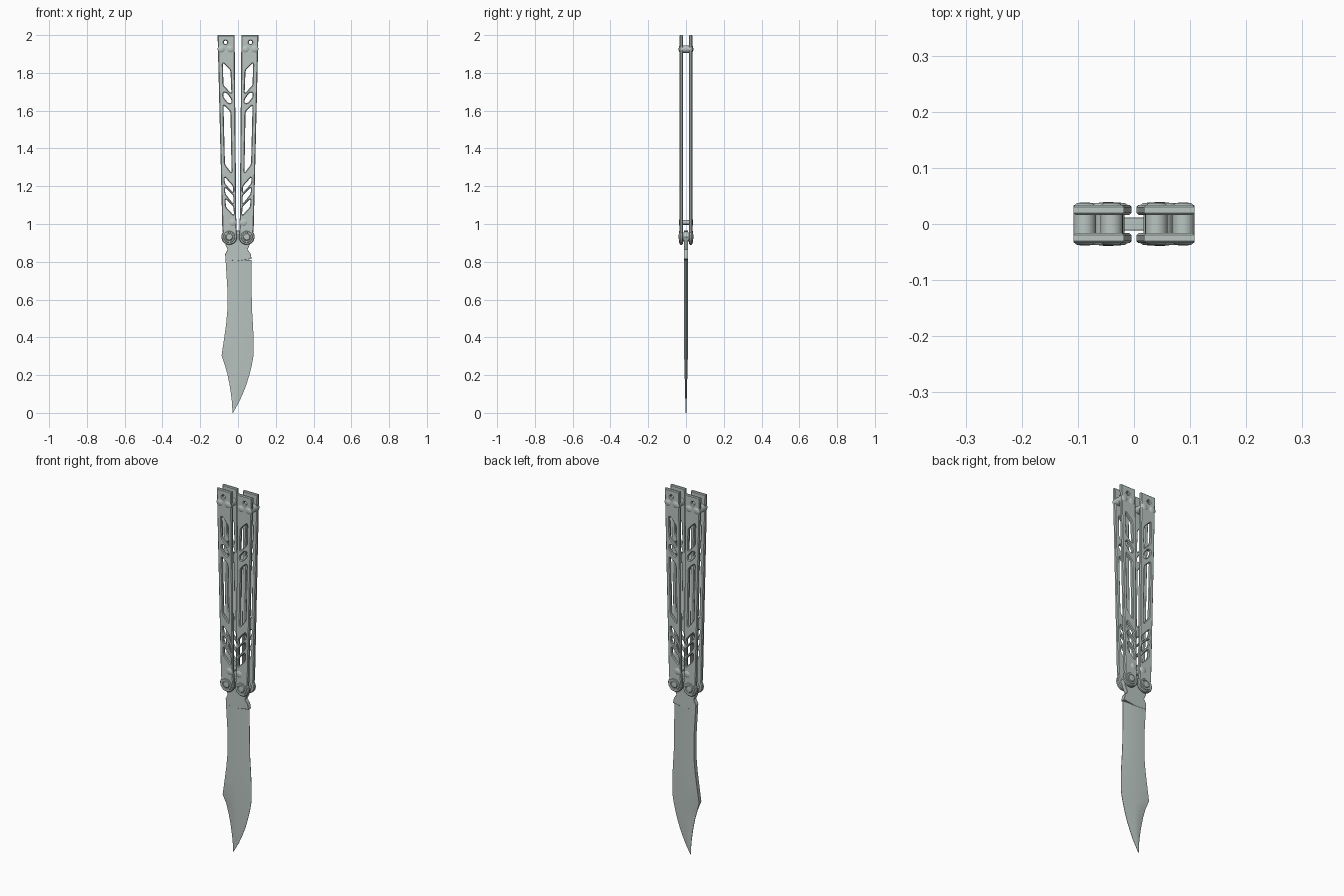
import bpy
import bmesh
import math
from mathutils import Vector

if "Cube" in bpy.data.objects:
    bpy.data.objects.remove(bpy.data.objects["Cube"])

steel = bpy.data.materials.new("grey_steel")
steel.use_nodes = True
colour = (0.49, 0.56, 0.53, 1)
steel.diffuse_color = colour
steel.node_tree.nodes["Principled BSDF"].inputs["Base Color"].default_value = colour


def add_mesh(name, bm):
    """Finish a bmesh as a smooth-by-angle object."""
    bmesh.ops.remove_doubles(bm, verts=bm.verts, dist=0.0002)
    bmesh.ops.recalc_face_normals(bm, faces=bm.faces)
    mesh = bpy.data.meshes.new(name)
    bm.to_mesh(mesh)
    bm.free()
    mesh.materials.clear()
    mesh.materials.append(steel)
    obj = bpy.data.objects.new(name, mesh)
    bpy.context.collection.objects.link(obj)
    bpy.ops.object.select_all(action='DESELECT')
    obj.select_set(True)
    bpy.context.view_layer.objects.active = obj
    bpy.ops.object.shade_smooth_by_angle(angle=math.radians(30))
    return obj


def arc(cx, cz, r, start, end, steps):
    angles = [math.radians(start + (end - start) * i / steps) for i in range(steps + 1)]
    return [(cx + r * math.cos(a), cz + r * math.sin(a)) for a in angles]


def rounded(points, r, steps=4):
    """Round polygon corners with small quadratic curves."""
    out = []
    for i, p in enumerate(points):
        p = Vector(p)
        before, after = Vector(points[i - 1]), Vector(points[(i + 1) % len(points)])
        a = p + (before - p).normalized() * min(r, (before - p).length * 0.45)
        b = p + (after - p).normalized() * min(r, (after - p).length * 0.45)
        for k in range(steps + 1):
            t = k / steps
            out.append(tuple(a * (1 - t) ** 2 + p * 2 * t * (1 - t) + b * t * t))
    return out


def plate(name, outlines, y, half, chamfer, side=1):
    """Chamfered plate in the xz plane; outlines after the first are holes."""
    curve = bpy.data.curves.new(name, 'CURVE')
    curve.dimensions = '2D'
    curve.fill_mode = 'BOTH'
    curve.extrude = half - chamfer
    curve.bevel_depth = chamfer
    curve.bevel_resolution = 0
    curve.offset = -chamfer
    for points in outlines:
        spline = curve.splines.new('POLY')
        spline.points.add(len(points) - 1)
        for sp, (x, z) in zip(spline.points, points):
            sp.co = (x, z, 0, 1)
        spline.use_cyclic_u = True
    temp = bpy.data.objects.new(name + "_curve", curve)
    bpy.context.collection.objects.link(temp)
    graph = bpy.context.evaluated_depsgraph_get()
    mesh = bpy.data.meshes.new_from_object(temp.evaluated_get(graph))
    bm = bmesh.new()
    bm.from_mesh(mesh)
    bpy.data.objects.remove(temp)
    bpy.data.meshes.remove(mesh)
    for v in bm.verts:
        v.co = Vector((side * v.co.x, y - v.co.z, v.co.y))
    return add_mesh(name, bm)


def pin(name, x, z, profile, sides=24):
    """Lathe a (radius, y) half profile about the y axis, mirrored front to back."""
    full = [(r, -y) for r, y in reversed(profile)] + profile
    bm = bmesh.new()
    rings = []
    for r, y in full:
        rings.append([bm.verts.new((px, y, pz)) for px, pz in arc(x, z, r, 0, 360 - 360 / sides, sides - 1)])
    for a, b in zip(rings, rings[1:]):
        for i in range(sides):
            j = (i + 1) % sides
            bm.faces.new((a[i], a[j], b[j], b[i]))
    bm.faces.new(rings[0])
    bm.faces.new(rings[-1])
    return add_mesh(name, bm)


# Handle plate outline with a round pivot lobe, and its cutouts
pivot = (0.046, 0.932)
outline = [(0.018, 2), (0.108, 2), (0.083, 0.975)] + arc(*pivot, 0.042, 35, -200, 28) + [(0.009, 1.0)]
cutouts = [
    [(0.04, 1.815), (0.08, 1.855), (0.077, 1.735), (0.035, 1.69)],
    [(0.035, 1.64), (0.035, 1.66), (0.06, 1.695), (0.078, 1.695), (0.078, 1.672), (0.052, 1.64)],
    [(0.04, 1.595), (0.077, 1.63), (0.069, 1.315), (0.034, 1.27)],
    [(0.026, 1.2), (0.071, 1.25), (0.07, 1.215), (0.026, 1.165)],
    [(0.024, 1.15), (0.069, 1.195), (0.067, 1.16), (0.024, 1.105)],
    [(0.023, 1.09), (0.066, 1.135), (0.064, 1.09), (0.022, 1.045)],
]
lanyard_hole = arc(0.066, 1.962, 0.009, 0, 330, 11)
outlines = [outline, lanyard_hole] + [rounded(c, 0.012) for c in cutouts]

# Screw profiles: spacer between the plates, then a head on the outside
end_screw = [(0.02, 0), (0.02, 0.033), (0.018, 0.034), (0.014, 0.037), (0.006, 0.0385)]
stop_screw = [(0.012, 0), (0.012, 0.033), (0.018, 0.034), (0.013, 0.037), (0.005, 0.038)]
pivot_screw = [(0.024, 0), (0.024, 0.033), (0.031, 0.034), (0.029, 0.037), (0.023, 0.037),
               (0.022, 0.035), (0.019, 0.035), (0.016, 0.038), (0.007, 0.039)]

# Two mirrored handles, each a pair of plates joined by screws
for label, side in (("left", 1), ("right", -1)):
    for face, y in (("front", -0.025), ("back", 0.025)):
        plate(f"{label}_handle_{face}_plate", outlines, y, 0.009, 0.004, side)
    pin(f"{label}_inner_end_screw", side * 0.04, 1.926, end_screw)
    pin(f"{label}_outer_end_screw", side * 0.088, 1.926, end_screw)
    pin(f"{label}_stop_screw", side * 0.029, 1.008, stop_screw)
    pin(f"{label}_pivot_screw", side * pivot[0], pivot[1], pivot_screw)

# Tang between the handles, with a notched neck
tang = [(-0.066, 0.81), (-0.068, 0.84), (-0.055, 0.865), (-0.066, 0.89), (-0.075, 0.93), (-0.05, 0.96),
        (-0.012, 0.965), (0.012, 0.965), (0.05, 0.96), (0.075, 0.93), (0.062, 0.89), (0.05, 0.865),
        (0.066, 0.845), (0.072, 0.815), (0.003, 0.805)]
plate("tang", [tang], 0, 0.0115, 0.001)

# Blade rows: height, spine x, cutting edge x
rows = [(0.81, -0.066, 0.071), (0.733, -0.061, 0.071), (0.653, -0.056, 0.072), (0.548, -0.056, 0.074),
        (0.468, -0.063, 0.079), (0.389, -0.074, 0.083), (0.304, -0.087, 0.082), (0.257, -0.071, 0.074),
        (0.204, -0.056, 0.061), (0.151, -0.045, 0.045), (0.098, -0.037, 0.024), (0.056, -0.032, 0.005),
        (0, -0.029, -0.027)]
bm = bmesh.new()
sections = []
for z, spine, edge in rows:
    width = edge - spine
    t = 0.002 + 0.009 * min(1, z / 0.35)
    clipped = z < 0.3
    half_section = [(spine, t * (0.25 if clipped else 1)),
                    (spine + width * (0.25 if clipped else 0.1), t),
                    (spine + width * 0.48, t),
                    (edge, 0.001)]
    loop = half_section + [(x, -y) for x, y in reversed(half_section)]
    sections.append([bm.verts.new((x, y, z)) for x, y in loop])
for a, b in zip(sections, sections[1:]):
    for i in range(len(a)):
        j = (i + 1) % len(a)
        bm.faces.new((a[i], a[j], b[j], b[i]))
bm.faces.new(sections[0])
bm.faces.new(sections[-1])
add_mesh("blade", bm)
